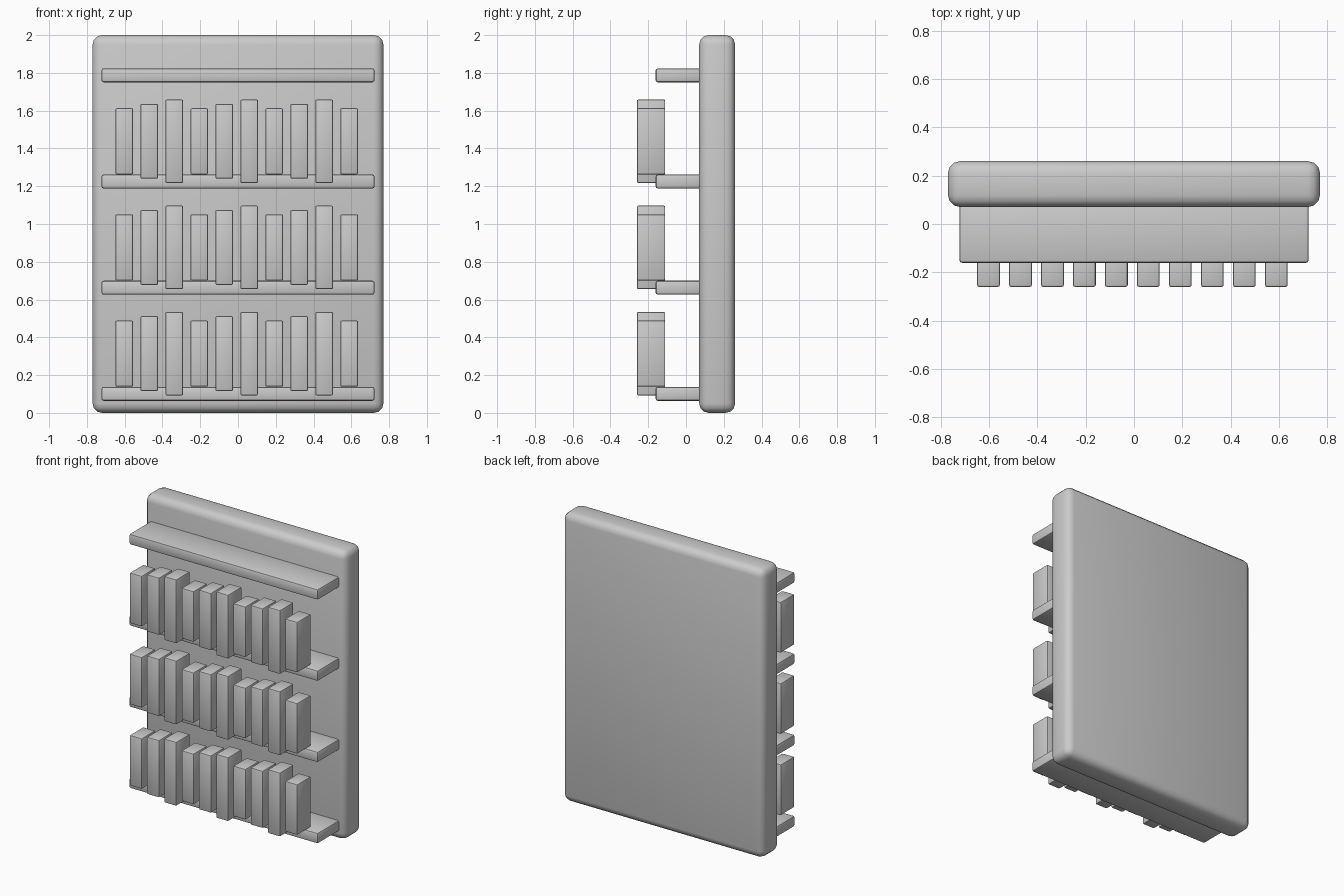
import bpy
import math

if "Cube" in bpy.data.objects:
    bpy.data.objects.remove(bpy.data.objects["Cube"])


def box(name, lo, hi, bevel, segments):
    """Bevelled box between two opposite corners."""
    bpy.ops.mesh.primitive_cube_add(size=1, location=[(a + b) / 2 for a, b in zip(lo, hi)])
    ob = bpy.context.object
    ob.name = name
    ob.scale = [b - a for a, b in zip(lo, hi)]
    bpy.ops.object.transform_apply(location=False, rotation=False, scale=True)
    mod = ob.modifiers.new("Bevel", 'BEVEL')
    mod.width = bevel
    mod.segments = segments
    bpy.ops.object.modifier_apply(modifier=mod.name)
    bpy.ops.object.shade_smooth_by_angle(angle=math.radians(35))
    return ob


ROW = 0.562                      # vertical spacing of the shelves
HEIGHTS = (0.35, 0.396, 0.442)   # repeating book heights

# Thick rounded back panel
box("back_panel", (-0.77, 0.07, 0), (0.77, 0.26, 2), 0.05, 3)

# Four shelves
for i in range(4):
    z = 0.101 + i * ROW
    box(f"shelf_{i + 1}", (-0.723, -0.161, z - 0.037), (0.723, 0.09, z + 0.037), 0.012, 2)

# Three rows of ten books
for row in range(3):
    z = 0.314 + row * ROW
    for i in range(10):
        x = -0.602 + i * 0.1323
        h = HEIGHTS[i % 3] / 2
        box(f"book_{row + 1}_{i + 1}", (x - 0.047, -0.26, z - h),
            (x + 0.047, -0.11, z + h), 0.008, 2)
